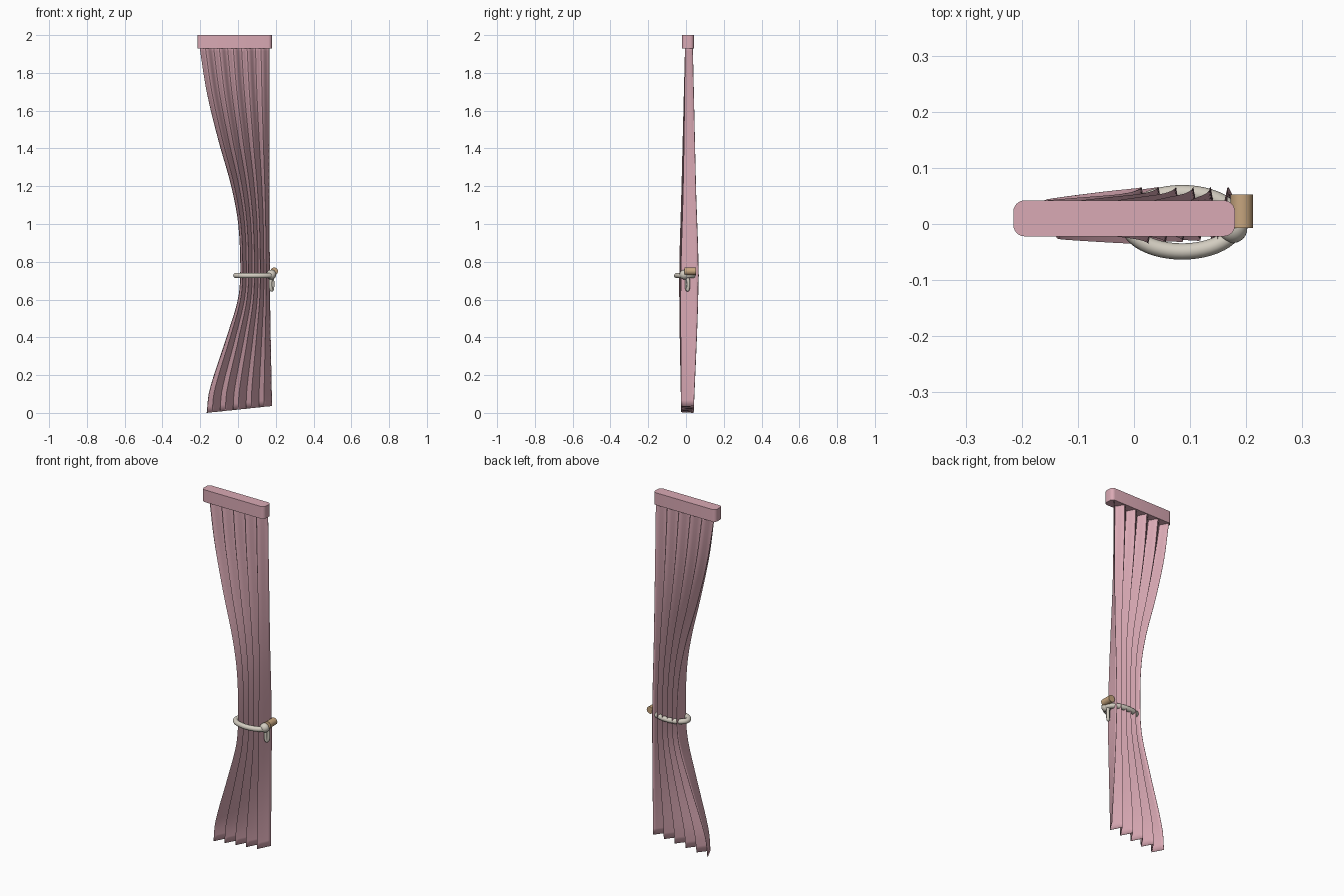
import bpy
import math

cube = bpy.data.objects.get("Cube")
if cube:
    bpy.data.objects.remove(cube, do_unlink=True)


def material(name, rgb):
    m = bpy.data.materials.new(name)
    m.use_nodes = True
    m.diffuse_color = (*rgb, 1)
    m.node_tree.nodes["Principled BSDF"].inputs["Base Color"].default_value = (*rgb, 1)
    return m


PINK = material("dusty pink", (0.70, 0.40, 0.46))
CREAM = material("cream rope", (0.65, 0.61, 0.53))
WOOD = material("light wood", (0.57, 0.38, 0.21))


def smooth(obj, angle):
    bpy.ops.object.select_all(action="DESELECT")
    obj.select_set(True)
    bpy.context.view_layer.objects.active = obj
    bpy.ops.object.shade_smooth_by_angle(angle=math.radians(angle))


def mesh_object(name, verts, faces, mat, angle=30):
    me = bpy.data.meshes.new(name)
    me.from_pydata(verts, [], faces)
    me.materials.append(mat)
    obj = bpy.data.objects.new(name, me)
    bpy.context.collection.objects.link(obj)
    smooth(obj, angle)
    return obj


def sample(keys, z):
    """Smooth cubic through (z, value) pairs, listed from low to high."""
    n = len(keys)
    i = max(k for k in range(n - 1) if k == 0 or keys[k][0] <= z)

    def slope(k):
        a, b = keys[max(k - 1, 0)], keys[min(k + 1, n - 1)]
        return (b[1] - a[1]) / (b[0] - a[0])

    (z0, v0), (z1, v1) = keys[i], keys[i + 1]
    h = z1 - z0
    t = (z - z0) / h
    return ((2*t**3 - 3*t**2 + 1) * v0 + (t**3 - 2*t**2 + t) * h * slope(i)
            + (3*t**2 - 2*t**3) * v1 + (t**3 - t**2) * h * slope(i + 1))


# Header: a flat bar with rounded vertical corners
def header():
    r, outline = 0.02, []
    corners = [(0.16, 0.022), (-0.195, 0.022), (-0.195, -0.002), (0.16, -0.002)]
    for q, (cx, cy) in enumerate(corners):
        for k in range(7):
            a = math.pi / 2 * (q + k / 6)
            outline.append((cx + r * math.cos(a), cy + r * math.sin(a)))
    n = len(outline)
    verts = [(x, y, z) for z in (1.93, 2.0) for x, y in outline]
    faces = [(i, (i + 1) % n, n + (i + 1) % n, n + i) for i in range(n)]
    faces += [tuple(reversed(range(n))), tuple(range(n, 2 * n))]
    mesh_object("header_rail", verts, faces, PINK)


header()

# Curtain: a pleated sheet, gathered at the tie and rounded near the header
LEFT = [(0, -0.165), (0.12, -0.15), (0.4, -0.06), (0.6, 0.0), (0.75, 0.013),
        (1.0, 0.002), (1.2, -0.035), (1.45, -0.105), (1.7, -0.165), (1.95, -0.205)]
RIGHT = [(0, 0.18), (0.7, 0.168), (1.95, 0.166)]
FRONT = [(0, -0.025), (0.7, -0.036), (1.2, -0.024), (1.95, -0.004)]
BACK = [(0, 0.04), (0.7, 0.065), (1.2, 0.052), (1.95, 0.035)]
PLEATS, STEPS, ROWS = 5, 10, 56


def curtain():
    verts, faces = [], []
    cols = PLEATS * STEPS
    for j in range(ROWS + 1):
        v = j / ROWS
        for i in range(cols + 1):
            u = i / cols
            phase = (i % STEPS) / STEPS
            z = 0.036 * u * (1 - v) + 1.95 * v
            tri = abs(2 * phase - 1)
            wave = 0.5 + 0.5 * math.cos(2 * math.pi * phase)
            blend = min(1, max(0, (z - 1.2) / 0.6))
            depth = tri + (wave - tri) * blend
            front = sample(FRONT, z) + 0.012 * u * math.sin(math.pi * v)
            x0, x1 = sample(LEFT, z), sample(RIGHT, z)
            # the forward folds lean to one side
            lean = -0.1 * (1 - tri) / PLEATS
            verts.append((x0 + (x1 - x0) * (u + lean),
                          front + (sample(BACK, z) - front) * depth, z))
    w = cols + 1
    for j in range(ROWS):
        for i in range(cols):
            a = j * w + i
            faces.append((a, a + 1, a + w + 1, a + w))
    obj = mesh_object("curtain", verts, faces, PINK, 35)
    sol = obj.modifiers.new("cloth thickness", "SOLIDIFY")
    sol.thickness = 0.002
    sol.offset = 0


curtain()


# Tie: rope made as a bevelled closed path
def rope(name, points, radius):
    cu = bpy.data.curves.new(name, "CURVE")
    cu.dimensions = "3D"
    cu.bevel_depth = radius
    cu.bevel_resolution = 3
    sp = cu.splines.new("POLY")
    sp.points.add(len(points) - 1)
    for p, co in zip(sp.points, points):
        p.co = (*co, 1)
    sp.use_cyclic_u = True
    sp.use_smooth = True
    cu.materials.append(CREAM)
    obj = bpy.data.objects.new(name, cu)
    bpy.context.collection.objects.link(obj)


ANGLES = [2 * math.pi * k / 48 for k in range(48)]
rope("tie_ring", [(0.086 + 0.097 * math.cos(a), 0.003 + 0.052 * math.sin(a), 0.727)
                  for a in ANGLES], 0.0145)
rope("tie_loop", [(0.178 + 0.006 * math.cos(a), 0.008 + 0.005 * math.cos(a),
                   0.682 + 0.032 * math.sin(a)) for a in ANGLES], 0.009)

# Knot beside the peg
bpy.ops.mesh.primitive_uv_sphere_add(segments=24, ring_count=14, radius=0.026,
                                     location=(0.176, -0.008, 0.732))
knot = bpy.context.object
knot.name = "tie_knot"
knot.data.materials.append(CREAM)
smooth(knot, 60)

# Wall peg
bpy.ops.mesh.primitive_cylinder_add(vertices=32, radius=0.02, depth=0.06,
                                    location=(0.192, 0.023, 0.75),
                                    rotation=(math.pi / 2, 0, 0))
peg = bpy.context.object
peg.name = "wall_peg"
peg.data.materials.append(WOOD)
smooth(peg, 30)
